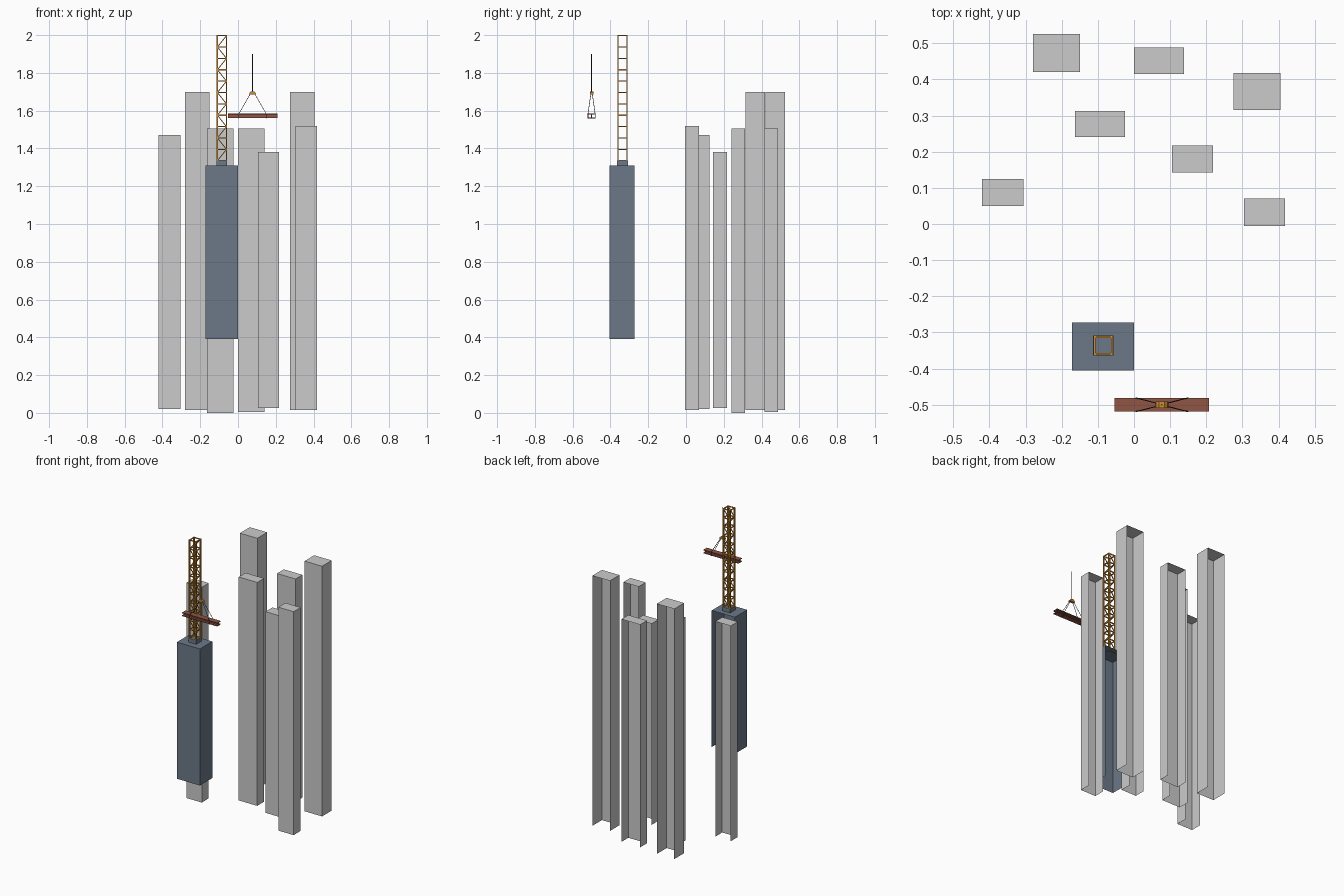
import bpy, bmesh, math
from mathutils import Vector

if "Cube" in bpy.data.objects:
    bpy.data.objects.remove(bpy.data.objects["Cube"])


def material(name, rgb):
    m = bpy.data.materials.new(name)
    m.diffuse_color = (*rgb, 1)
    m.use_nodes = True
    m.node_tree.nodes["Principled BSDF"].inputs["Base Color"].default_value = m.diffuse_color
    return m


SLATE = material("slate", (0.15, 0.19, 0.25))
ORANGE = material("orange_steel", (0.65, 0.27, 0.03))
RUST = material("rust_steel", (0.28, 0.09, 0.06))
DARK = material("dark_cable", (0.05, 0.05, 0.05))


def finish(bm, name, mat=None):
    me = bpy.data.meshes.new(name)
    bm.to_mesh(me)
    bm.free()
    ob = bpy.data.objects.new(name, me)
    bpy.context.collection.objects.link(ob)
    if mat:
        me.materials.append(mat)
    return ob


def add_box(bm, x0, x1, y0, y1, z0, z1):
    vs = bmesh.ops.create_cube(bm, size=1)["verts"]
    for v in vs:
        v.co = ((x0 + x1) / 2 + v.co.x * (x1 - x0),
                (y0 + y1) / 2 + v.co.y * (y1 - y0),
                (z0 + z1) / 2 + v.co.z * (z1 - z0))


def add_bar(bm, a, b, r, sides=4):
    """Thin prism from a to b; four-sided bars lie square to the axes."""
    a, b = Vector(a), Vector(b)
    d = b - a
    vs = bmesh.ops.create_cone(bm, cap_ends=True, segments=sides, radius1=r,
                               radius2=r, depth=d.length)["verts"]
    ref = Vector((0, 1, 0)) if abs(d.normalized().y) < 0.9 else Vector((1, 0, 0))
    z = d.normalized()
    x = ref.cross(z).normalized()
    y = z.cross(x)
    spin = math.pi / 4 if sides == 4 else 0
    c, s = math.cos(spin), math.sin(spin)
    for v in vs:
        p = v.co.copy()
        v.co = (a + b) / 2 + x * (c * p.x - s * p.y) + y * (s * p.x + c * p.y) + z * p.z


def tower(name, x0, x1, y0, y1, z0, z1, mat=None):
    """Facade shell: front, sides and roof, open at the back and bottom."""
    bm = bmesh.new()
    add_box(bm, x0, x1, y0, y1, z0, z1)
    bm.normal_update()
    gone = [f for f in bm.faces if f.normal.y > 0.9 or f.normal.z < -0.9]
    bmesh.ops.delete(bm, geom=gone, context="FACES")
    return finish(bm, name, mat)


# Distant grey skyline
skyline = [
    (-0.28, -0.15, 0.42, 0.525, 0.015, 1.70),
    (0.0, 0.139, 0.415, 0.488, 0.005, 1.505),
    (0.275, 0.405, 0.316, 0.418, 0.015, 1.70),
    (-0.163, -0.025, 0.24, 0.313, 0.0, 1.505),
    (0.105, 0.218, 0.143, 0.217, 0.025, 1.38),
    (-0.42, -0.305, 0.05, 0.124, 0.02, 1.47),
    (0.304, 0.418, -0.005, 0.07, 0.015, 1.52),
]
for i, dims in enumerate(skyline):
    tower(f"skyline_tower_{i + 1}", *dims)

# Slate tower carrying the crane mast
tower("crane_tower", -0.172, 0.0, -0.405, -0.273, 0.39, 1.31, SLATE)

CX, CY, H = -0.085, -0.336, 0.024
bm = bmesh.new()
add_box(bm, CX - 0.028, CX + 0.028, CY - 0.028, CY + 0.028, 1.308, 1.335)
finish(bm, "mast_base", SLATE)

# Lattice mast: posts, rings and front/back diagonals
bm = bmesh.new()
Z0, Z1, N = 1.335, 1.997, 11
step = (Z1 - Z0) / N
corners = [(CX - H, CY - H), (CX + H, CY - H), (CX + H, CY + H), (CX - H, CY + H)]
for x, y in corners:
    add_bar(bm, (x, y, Z0), (x, y, 2.0), 0.005)
for i in range(N + 1):
    z = Z0 + i * step
    for k in range(4):
        add_bar(bm, (*corners[k], z), (*corners[(k + 1) % 4], z), 0.004)
    if i < N:
        for y in (CY - H, CY + H):
            s = H if i % 2 else -H
            add_bar(bm, (CX + s, y, z), (CX - s, y, z + step), 0.0032)
finish(bm, "lattice_mast", ORANGE)

# Hoist cable and hook block
HX, HY = 0.077, -0.5
bm = bmesh.new()
add_bar(bm, (HX, HY, 1.69), (HX, HY, 1.90), 0.002, 6)
finish(bm, "hoist_cable", DARK)

bm = bmesh.new()
profile = [(-0.018, 1.685), (0.018, 1.685), (0.016, 1.695), (0.008, 1.702),
           (-0.008, 1.702), (-0.016, 1.695)]
face = bm.faces.new([bm.verts.new((HX + x, HY - 0.009, z)) for x, z in profile])
ext = bmesh.ops.extrude_face_region(bm, geom=[face])["geom"]
bmesh.ops.translate(bm, vec=(0, 0.018, 0),
                    verts=[g for g in ext if isinstance(g, bmesh.types.BMVert)])
bmesh.ops.recalc_face_normals(bm, faces=bm.faces)
finish(bm, "hook_block", ORANGE)

# Hanging I-beam
BX0, BX1, BZ0, BZ1, W = -0.054, 0.208, 1.56, 1.584, 0.018
bm = bmesh.new()
T, WEB = 0.005, 0.003
half = [(W, BZ0), (W, BZ0 + T), (WEB, BZ0 + T), (WEB, BZ1 - T), (W, BZ1 - T), (W, BZ1)]
section = half + [(-y, z) for y, z in reversed(half)]
face = bm.faces.new([bm.verts.new((BX0, HY + y, z)) for y, z in section])
ext = bmesh.ops.extrude_face_region(bm, geom=[face])["geom"]
bmesh.ops.translate(bm, vec=(BX1 - BX0, 0, 0),
                    verts=[g for g in ext if isinstance(g, bmesh.types.BMVert)])
bmesh.ops.recalc_face_normals(bm, faces=bm.faces)
finish(bm, "steel_beam", RUST)

# Sling cables looping around the beam
bm = bmesh.new()
for sx in (-1, 1):
    x = HX + sx * 0.072
    for sy in (-1, 1):
        edge = HY + sy * (W + 0.001)
        add_bar(bm, (HX + sx * 0.013, HY + sy * 0.004, 1.687), (x, edge, BZ1), 0.0015, 6)
        add_bar(bm, (x, edge, BZ1), (x, edge, BZ0 - 0.001), 0.0015, 6)
    add_bar(bm, (x, HY - W, BZ0 - 0.001), (x, HY + W, BZ0 - 0.001), 0.0015, 6)
finish(bm, "sling_cables", DARK)
